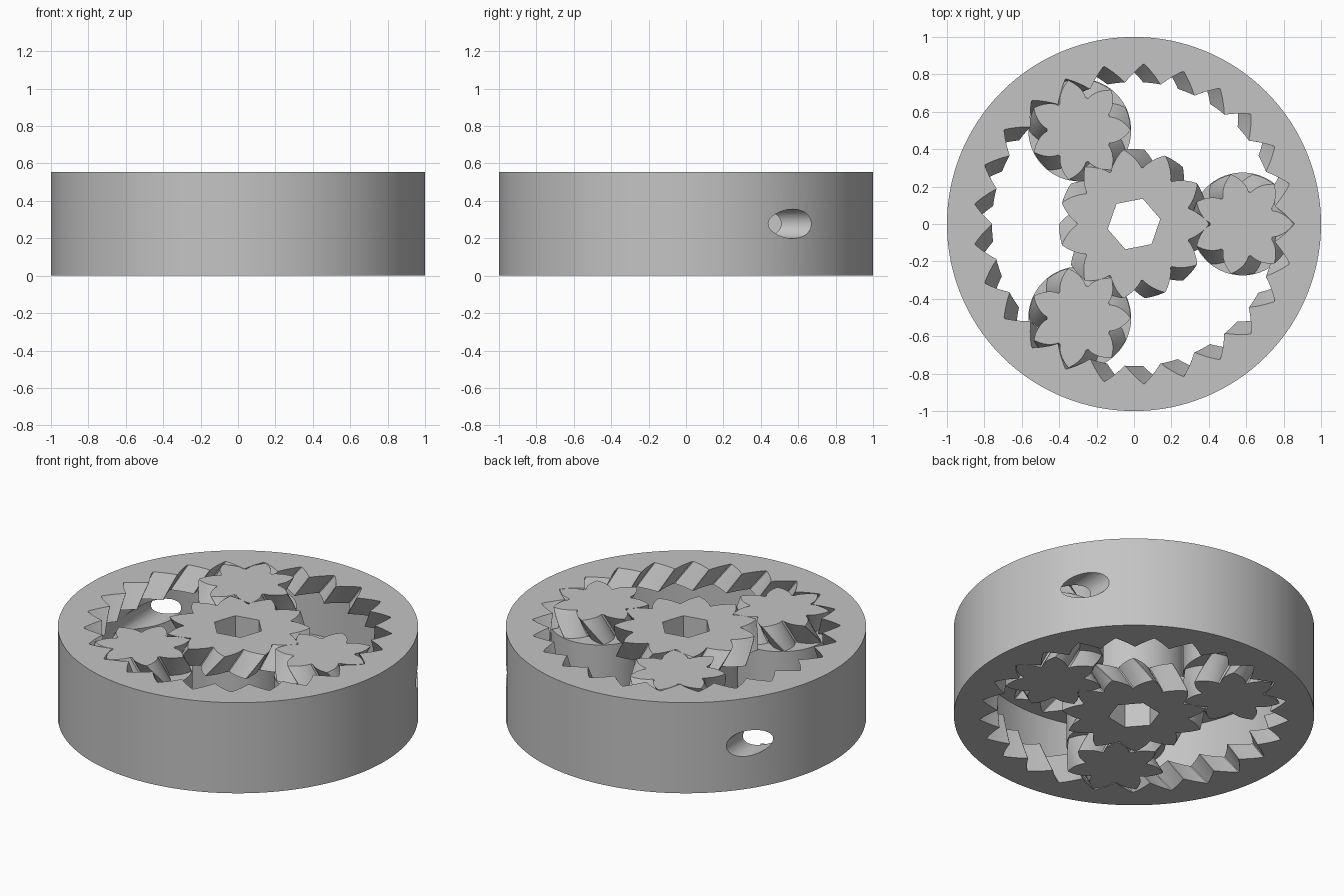
import bpy, bmesh
from math import pi, cos, sin, tan, acos, sqrt
from mathutils import Matrix

if "Cube" in bpy.data.objects:
    bpy.data.objects.remove(bpy.data.objects["Cube"])

T = 0.555            # total height
BAND = 0.135         # height of each toothed band
PITCH_R = 0.806      # ring pitch radius
RING_N, SUN_N, PLANET_N = 25, 11, 7
MODULE = PITCH_R / RING_N
ADD = MODULE * pi / 2
ORBIT = MODULE * (SUN_N + PLANET_N)

grey = bpy.data.materials.new("plain grey")
grey.use_nodes = True
colour = (0.55, 0.55, 0.55, 1)
grey.diffuse_color = colour
grey.node_tree.nodes["Principled BSDF"].inputs["Base Color"].default_value = colour


def tooth_outline(n, grow=0.0):
    """Radius and angle pairs of an involute gear with pointed teeth."""
    pitch = MODULE * n
    base = pitch * cos(pi / 4)
    inv = lambda a: tan(a) - a
    half = lambda r: pi / (2 * n) + inv(pi / 4) - inv(acos(base / r))
    root, tip = pitch - ADD, pitch + ADD
    while half(tip) < 0.004:
        tip -= 0.0005
    steps = 5
    radii = [root + (tip - root) * i / steps for i in range(steps + 1)]
    pts = []
    for k in range(n):
        mid = 2 * pi * k / n
        pts += [(r + grow, mid - half(r)) for r in radii]
        pts += [(r + grow, mid + half(r)) for r in reversed(radii)]
    return pts


def add_band(bm, n, z0, z1, hand, grow=0.0, layers=7):
    """Helical toothed band; the twist reverses at mid height."""
    outline = tooth_outline(n, grow)
    rows = []
    for i in range(layers + 1):
        z = z0 + (z1 - z0) * i / layers
        turn = hand * 2 * pi / n * min(z, T - z) / (T / 2)
        rows.append([bm.verts.new((r * cos(a + turn), r * sin(a + turn), z))
                     for r, a in outline])
    count = len(outline)
    for low, high in zip(rows, rows[1:]):
        for j in range(count):
            k = (j + 1) % count
            bm.faces.new((low[j], low[k], high[k], high[j]))
    bm.faces.new(rows[0][::-1])
    bm.faces.new(rows[-1])


def add_cylinder(bm, r, z0, z1, sides=100, matrix=Matrix()):
    place = matrix @ Matrix.Translation((0, 0, (z0 + z1) / 2))
    bmesh.ops.create_cone(bm, cap_ends=True, segments=sides, radius1=r,
                          radius2=r, depth=z1 - z0, matrix=place)


def make(name, bm):
    mesh = bpy.data.meshes.new(name)
    bm.to_mesh(mesh)
    bm.free()
    mesh.materials.append(grey)
    obj = bpy.data.objects.new(name, mesh)
    bpy.context.collection.objects.link(obj)
    return obj


def cut(obj, cutters):
    """Subtract the cutters, bake the result and remove the cutters."""
    for c in cutters:
        c.hide_render = True
        mod = obj.modifiers.new("cut", "BOOLEAN")
        mod.operation = "DIFFERENCE"
        mod.solver = "EXACT"
        mod.object = c
    bpy.context.view_layer.update()
    graph = bpy.context.evaluated_depsgraph_get()
    baked = bpy.data.meshes.new_from_object(obj.evaluated_get(graph))
    obj.modifiers.clear()
    obj.data = baked
    for c in cutters:
        bpy.data.objects.remove(c)


def cylinder_cutter(*args, **kw):
    bm = bmesh.new()
    add_cylinder(bm, *args, **kw)
    return make("cutter", bm)


def band_cutter(z0, z1):
    bm = bmesh.new()
    add_band(bm, RING_N, z0, z1, 1, grow=0.004)
    return make("cutter", bm)


# Outer ring: toothed bands above and below a smooth track
bm = bmesh.new()
add_cylinder(bm, 1.0, 0, T, sides=128)
ring = make("outer_ring", bm)
cutters = [cylinder_cutter(0.9, BAND, T - BAND, sides=128),
           band_cutter(-0.02, BAND + 0.02),
           band_cutter(T - BAND - 0.02, T + 0.02)]
# Two parallel bores from the back into the track
for side in (-1, 1):
    aim = Matrix.Translation((side * 0.82, 0, T / 2)) @ Matrix.Rotation(-pi / 2, 4, "X")
    cutters.append(cylinder_cutter(0.078, 0.05, 1.2, sides=48, matrix=aim))
cut(ring, cutters)

# Sun gear: two bands on a narrow waist, with a hexagonal bore
bm = bmesh.new()
add_band(bm, SUN_N, 0, BAND, -1)
add_band(bm, SUN_N, T - BAND, T, -1)
add_cylinder(bm, 0.29, BAND, T - BAND)
sun = make("sun_gear", bm)
bm = bmesh.new()
add_cylinder(bm, 0.143, -0.1, T + 0.1, sides=6)
bmesh.ops.rotate(bm, verts=bm.verts, matrix=Matrix.Rotation(pi / 2 + 8 * pi / SUN_N, 3, "Z"))
hexagon = make("cutter", bm)
# Weld the waist to the bands by a union of overlapping solids
hexagon.hide_render = True
mod = sun.modifiers.new("bore", "BOOLEAN")
mod.operation = "DIFFERENCE"
mod.solver = "EXACT"
mod.use_self = True
mod.object = hexagon
graph = bpy.context.evaluated_depsgraph_get()
baked = bpy.data.meshes.new_from_object(sun.evaluated_get(graph))
sun.modifiers.clear()
sun.data = baked
bpy.data.objects.remove(hexagon)

# Planet gears: two bands with a smooth roller between them
planets = []
for i in range(3):
    bm = bmesh.new()
    add_band(bm, PLANET_N, 0, BAND + 0.01, 1)
    add_band(bm, PLANET_N, T - BAND - 0.01, T, 1)
    add_cylinder(bm, 0.275, BAND + 0.005, T - BAND - 0.005, sides=72)
    planet = make("planet_gear_%d" % (i + 1), bm)
    orbit = i * 2 * pi / 3
    planet.location = (ORBIT * cos(orbit), ORBIT * sin(orbit), 0)
    planet.rotation_euler.z = orbit + i * SUN_N / 3 * 2 * pi / PLANET_N
    planets.append(planet)

# Smooth round surfaces, keep tooth edges sharp
bpy.ops.object.select_all(action="DESELECT")
for obj in [ring, sun] + planets:
    obj.select_set(True)
bpy.context.view_layer.objects.active = ring
bpy.ops.object.shade_smooth_by_angle(angle=pi / 7)
